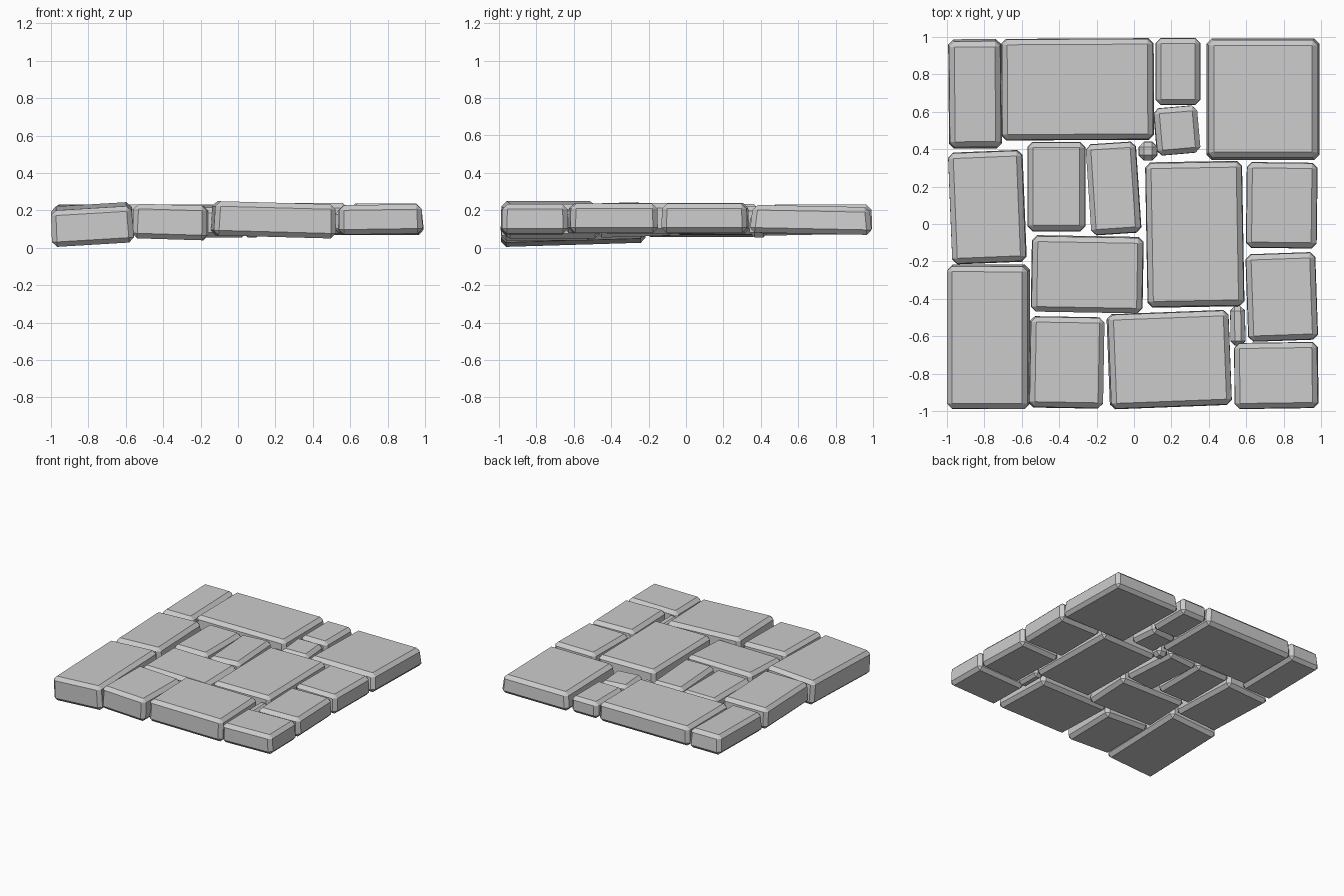
import bpy, bmesh
from math import radians, atan
from mathutils import Matrix

if "Cube" in bpy.data.objects:
    bpy.data.objects.remove(bpy.data.objects["Cube"])

BEVEL = 0.027


def slab(name, x, y, w, d, turn=0, low=0.075, high=0.235, dx=0, dy=0, taper=0.98):
    """Chamfered stone: footprint w x d, turned in degrees, dx / dy = surface slopes."""
    bm = bmesh.new()
    bmesh.ops.create_cube(bm, size=1)
    for v in bm.verts:
        k = taper if v.co.z > 0 else 1
        v.co.x *= w * k
        v.co.y *= d * k
        v.co.z *= high - low
    bmesh.ops.bevel(bm, geom=bm.edges[:], offset=min(BEVEL, w * 0.28), segments=1,
                    affect='EDGES', profile=0.5)
    tilt = Matrix.Rotation(atan(dy), 4, 'X') @ Matrix.Rotation(-atan(dx), 4, 'Y')
    bm.transform(Matrix.Translation((x, y, (low + high) / 2)) @ tilt
                 @ Matrix.Rotation(radians(turn), 4, 'Z'))
    bmesh.ops.recalc_face_normals(bm, faces=bm.faces[:])
    mesh = bpy.data.meshes.new(name)
    bm.to_mesh(mesh)
    bm.free()
    ob = bpy.data.objects.new(name, mesh)
    bpy.context.collection.objects.link(ob)
    return ob


# Back row
slab("back_left_slab", -0.85, 0.695, 0.285, 0.59, 0.5, low=0.07, high=0.225, dy=0.02, taper=0.95)
slab("back_long_slab", -0.302, 0.72, 0.82, 0.545, 0.3, low=0.075, high=0.232)
slab("back_small_slab", 0.235, 0.815, 0.24, 0.36, low=0.08, high=0.215)
slab("back_small_block", 0.23, 0.50, 0.235, 0.255, 5, low=0.08, high=0.21, dx=-0.03)
slab("back_right_slab", 0.69, 0.668, 0.61, 0.655, low=0.075, high=0.223, dy=-0.02, taper=0.95)

# Middle rows
slab("left_slab", -0.785, 0.09, 0.40, 0.60, 2.3, low=0.06, high=0.23, dx=0.02)
slab("inner_left_slab", -0.415, 0.20, 0.31, 0.48, low=0.07, high=0.215)
slab("inner_leaning_slab", -0.11, 0.19, 0.27, 0.49, 3.8, low=0.07, high=0.22, dx=0.02)
slab("inner_wide_slab", -0.25, -0.27, 0.60, 0.41, -1, low=0.06, high=0.22, dy=0.03)
slab("centre_slab", 0.325, -0.055, 0.52, 0.78, 1, low=0.075, high=0.24)
slab("right_back_slab", 0.79, 0.10, 0.38, 0.46, -0.7, low=0.08, high=0.236)
slab("right_front_slab", 0.79, -0.39, 0.375, 0.47, 2, low=0.08, high=0.236)

# Front row
slab("front_left_slab", -0.78, -0.605, 0.44, 0.775, low=0.027, high=0.222, dx=0.06, dy=0.03)
slab("front_inner_slab", -0.36, -0.74, 0.40, 0.49, -1, low=0.045, high=0.23, dx=-0.03)
slab("front_wide_slab", 0.19, -0.725, 0.655, 0.51, 2.2, low=0.058, high=0.241, dx=-0.027)
slab("front_right_slab", 0.76, -0.81, 0.45, 0.355, 0.8, low=0.073, high=0.23, dx=0.015)

# Small filler stones
slab("filler_pebble", 0.075, 0.39, 0.10, 0.10, low=0.055, high=0.18)
slab("filler_strip", 0.555, -0.545, 0.08, 0.21, 1, low=0.08, high=0.20)
